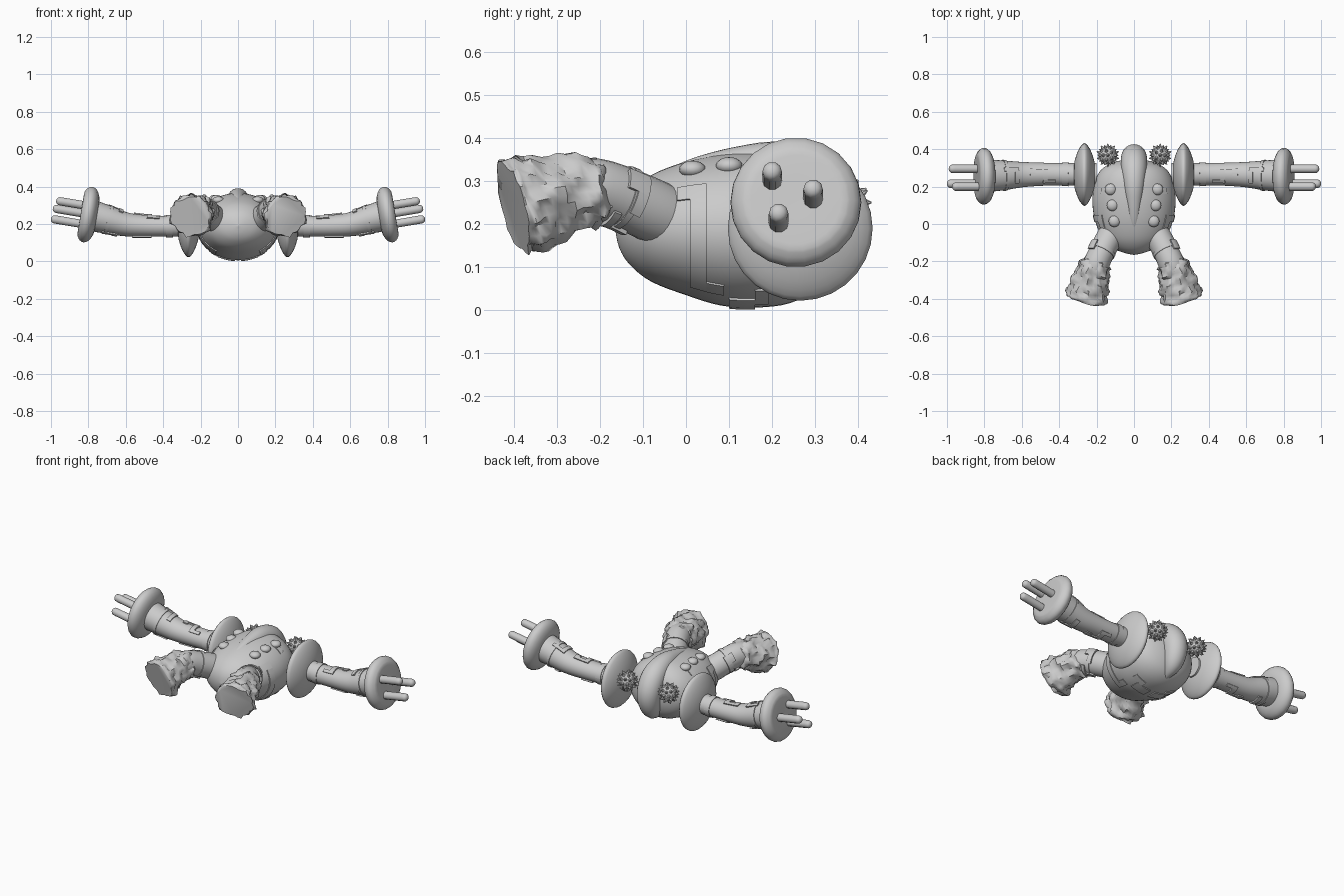
import bpy, bmesh, math
from mathutils import Vector, noise

if "Cube" in bpy.data.objects:
    bpy.data.objects.remove(bpy.data.objects["Cube"])

grey = bpy.data.materials.new("pale_grey")
grey.diffuse_color = (0.6, 0.6, 0.6, 1)
grey.use_nodes = True
grey.node_tree.nodes["Principled BSDF"].inputs["Base Color"].default_value = grey.diffuse_color
X, Y, Z = Vector((1, 0, 0)), Vector((0, 1, 0)), Vector((0, 0, 1))


def finish(bm, name, mirror=True, angle=40):
    bmesh.ops.recalc_face_normals(bm, faces=bm.faces)
    mesh = bpy.data.meshes.new(name)
    bm.to_mesh(mesh)
    bm.free()
    mesh.materials.append(grey)
    ob = bpy.data.objects.new(name, mesh)
    bpy.context.collection.objects.link(ob)
    if mirror:
        ob.modifiers.new("mirror", 'MIRROR').use_mirror_merge = False
    bpy.ops.object.select_all(action='DESELECT')
    ob.select_set(True)
    bpy.context.view_layer.objects.active = ob
    bpy.ops.object.shade_smooth_by_angle(angle=math.radians(angle))
    return ob


class Tube:
    """Smooth tube through stations (x, y, z, side radius, up radius)."""
    def __init__(self, stations, side, axis=None):
        self.s, self.side, self.axis = stations, side, axis

    def sample(self, u):
        n = len(self.s) - 1
        i = max(0, min(int(u), n - 1))
        t = u - i
        p = [self.s[max(0, min(n, i + k))] for k in (-1, 0, 1, 2)]
        return [0.5 * (2 * b + (c - a) * t + (2 * a - 5 * b + 4 * c - d) * t * t
                       + (3 * b - a - 3 * c + d) * t ** 3) for a, b, c, d in zip(*p)]

    def point(self, u, deg, off=0.0):
        q = self.sample(u)
        n = len(self.s) - 1
        a, b = self.sample(max(0, u - .05)), self.sample(min(n, u + .05))
        tan = self.axis or (Vector(b[:3]) - Vector(a[:3])).normalized()
        up = self.side.cross(tan).normalized()
        side = tan.cross(up).normalized()
        v = math.radians(deg)
        return (Vector(q[:3]) + side * math.cos(v) * (max(q[3], .001) + off)
                + up * math.sin(v) * (max(q[4], .001) + off))

    def loft(self, name, sides=32, steps=4, mirror=True, bump=None, angle=40):
        bm = bmesh.new()
        rings = []
        count = (len(self.s) - 1) * steps
        for i in range(count + 1):
            u = i / steps
            rings.append([bm.verts.new(self.point(u, 360 * k / sides, bump(self.point(u, 360 * k / sides))
                          if bump else 0)) for k in range(sides)])
        for a, b in zip(rings, rings[1:]):
            for k in range(sides):
                bm.faces.new((a[k], a[k - 1], b[k - 1], b[k]))
        bm.faces.new(rings[0])
        bm.faces.new(rings[-1])
        return finish(bm, name, mirror, angle)

    def plates(self, name, boxes, height=.007):
        # raised panels that follow the tube, each (u0, u1, angle0, angle1)
        bm = bmesh.new()
        for u0, u1, v0, v1 in boxes:
            n, m = 4, max(2, int(abs(v1 - v0) / 8))
            g = [[bm.verts.new(self.point(u0 + (u1 - u0) * i / n, v0 + (v1 - v0) * j / m, height))
                  for j in range(m + 1)] for i in range(n + 1)]
            for i in range(n):
                for j in range(m):
                    bm.faces.new((g[i][j], g[i + 1][j], g[i + 1][j + 1], g[i][j + 1]))
            rim = ([(i, 0) for i in range(n)] + [(n, j) for j in range(m)]
                   + [(i, m) for i in range(n, 0, -1)] + [(0, j) for j in range(m, 0, -1)])
            low = [bm.verts.new(self.point(u0 + (u1 - u0) * i / n, v0 + (v1 - v0) * j / m, -.006))
                   for i, j in rim]
            for k in range(len(rim)):
                a, b = rim[k - 1], rim[k]
                bm.faces.new((g[a[0]][a[1]], g[b[0]][b[1]], low[k], low[k - 1]))
        return finish(bm, name)


def disc(name, centre, axis, profile, sides):
    st = [(*(centre + axis * t), r, r) for t, r in profile]
    Tube(st, Y, axis).loft(name, sides, 2)


# Egg-shaped body with stepped side panels
body = Tube([(0, -.165, .19, 0, 0), (0, -.155, .19, .05, .045), (0, -.13, .19, .11, .085),
             (0, -.08, .19, .165, .124), (0, 0, .19, .203, .155), (0, .08, .186, .22, .175),
             (0, .16, .186, .221, .18), (0, .24, .188, .205, .172), (0, .3, .19, .165, .14),
             (0, .335, .19, .09, .08), (0, .35, .19, 0, 0)], X, Y)
body.loft("body", 48, 4, False)
# angles: 0 is the side, +90 the top
body.plates("body_panels", [(3.75, 4.6, 25, 38), (4.12, 4.6, -57, 25), (4.6, 5.1, -57, -46),
                            (5.25, 6.0, -86, -62), (6.0, 6.4, -70, -50), (6.0, 6.4, 38, 58)], .005)

# Ridge over the back
Tube([(0, -.035, .325, .006, .006), (0, .03, .337, .026, .02), (0, .12, .34, .042, .04),
      (0, .22, .335, .058, .056), (0, .31, .29, .07, .07), (0, .357, .2, .068, .07),
      (0, .33, .1, .052, .055), (0, .26, .04, .01, .01)], X).loft("back_ridge", 24, 4, False)

# Round buttons
bm = bmesh.new()
for x, y, z in ((.105, .015, .327), (.115, .1, .335), (.125, .185, .335)):
    made = bmesh.ops.create_uvsphere(bm, u_segments=16, v_segments=10, radius=.031)
    bmesh.ops.scale(bm, vec=(1, 1, .65), verts=made['verts'])
    bmesh.ops.translate(bm, vec=(x, y, z), verts=made['verts'])
finish(bm, "buttons")

# Spiked balls at the rear
bm = bmesh.new()
ball = Vector((.14, .368, .25))
core = bmesh.ops.create_icosphere(bm, subdivisions=3, radius=.047)['verts']
bmesh.ops.translate(bm, vec=ball, verts=core)
tmp = bmesh.new()
bmesh.ops.create_icosphere(tmp, subdivisions=2, radius=1)
for v in tmp.verts:
    d = v.co.normalized()
    cone = bmesh.ops.create_cone(bm, segments=6, radius1=.012, radius2=.002, depth=.02, cap_ends=True)['verts']
    bmesh.ops.rotate(bm, verts=cone, matrix=Z.rotation_difference(d).to_matrix())
    bmesh.ops.translate(bm, vec=ball + d * .052, verts=cone)
tmp.free()
finish(bm, "spiked_balls")

# Shoulder discs
disc("shoulder_disc", Vector((.265, .265, .19)), X,
     [(-.058, .03), (-.052, .075), (-.035, .125), (-.015, .158), (0, .168),
      (.015, .158), (.035, .125), (.052, .075), (.058, .03)], 28)

# Arms: stations every 0.1 along x
arm = Tube([(.2, .265, .19, .06, .058), (.3, .265, .19, .06, .058), (.4, .266, .188, .06, .056),
            (.5, .266, .19, .062, .058), (.6, .264, .198, .068, .064), (.7, .26, .224, .08, .076),
            (.8, .257, .25, .088, .085)], Y)
arm.loft("arm", 28, 4)


def arm_box(x0, x1, v0, v1):
    return ((x0 - .2) * 10, (x1 - .2) * 10, v0, v1)


steps = []
for turn in (90, -90):
    steps += [arm_box(.42, .49, turn - 45, turn - 28), arm_box(.46, .49, turn - 28, turn + 25),
              arm_box(.49, .56, turn + 8, turn + 25), arm_box(.53, .56, turn - 5, turn + 8),
              arm_box(.63, .655, turn - 35, turn + 30), arm_box(.655, .71, turn + 16, turn + 30)]
arm.plates("arm_panels", steps)
arm.plates("arm_bands", [arm_box(.35, .385, 0, 360), arm_box(.685, .7, 0, 360)], .004)

# Tilted hand discs
tilt = Vector((math.cos(math.radians(9.5)), 0, math.sin(math.radians(9.5))))
disc("hand_disc", Vector((.8, .255, .25)), tilt,
     [(-.046, .08), (-.042, .105), (-.025, .138), (0, .152), (.022, .145),
      (.037, .125), (.041, .105), (.041, .02)], 22)

# Three rounded fingers per hand
for i, (y, z, tip) in enumerate(((.2, .325, .972), (.295, .284, .99), (.215, .228, 1.0))):
    end = Vector((tip, y, z))
    rounds = ((-.19, .023), (-.1, .023), (-.03, .023), (-.012, .021), (-.003, .013), (0, .004))
    Tube([(*(end + tilt * t), r, r) for t, r in rounds], Y, tilt).loft(f"finger_{i + 1}", 10, 2)

# Upper legs with raised cuffs
leg = Tube([(.1, -.02, .205, .07, .07), (.135, -.08, .232, .071, .073), (.175, -.155, .265, .069, .071),
            (.2, -.21, .28, .07, .072), (.215, -.25, .277, .07, .07)], X)
leg.loft("leg", 24, 4)
leg.plates("leg_cuffs", [(1.75, 1.95, 0, 360)], .004)
leg.plates("leg_panels", [(1.5, 2.1, 70, 95), (2.1, 2.4, 30, 95), (1.6, 2.2, -60, -20), (1.6, 1.9, -20, 20)], .009)


# Shaggy feet with flat soles
def shag(p):
    return .026 * noise.noise(p * 26) + .012 * noise.noise(p * 55 + X)


Tube([(.195, -.19, .278, .055, .06), (.203, -.215, .276, .08, .08), (.222, -.27, .268, .088, .086),
      (.24, -.335, .255, .1, .1), (.252, -.385, .241, .112, .112), (.256, -.4, .237, .108, .108)],
     X).loft("foot", 32, 4, bump=shag, angle=50)
